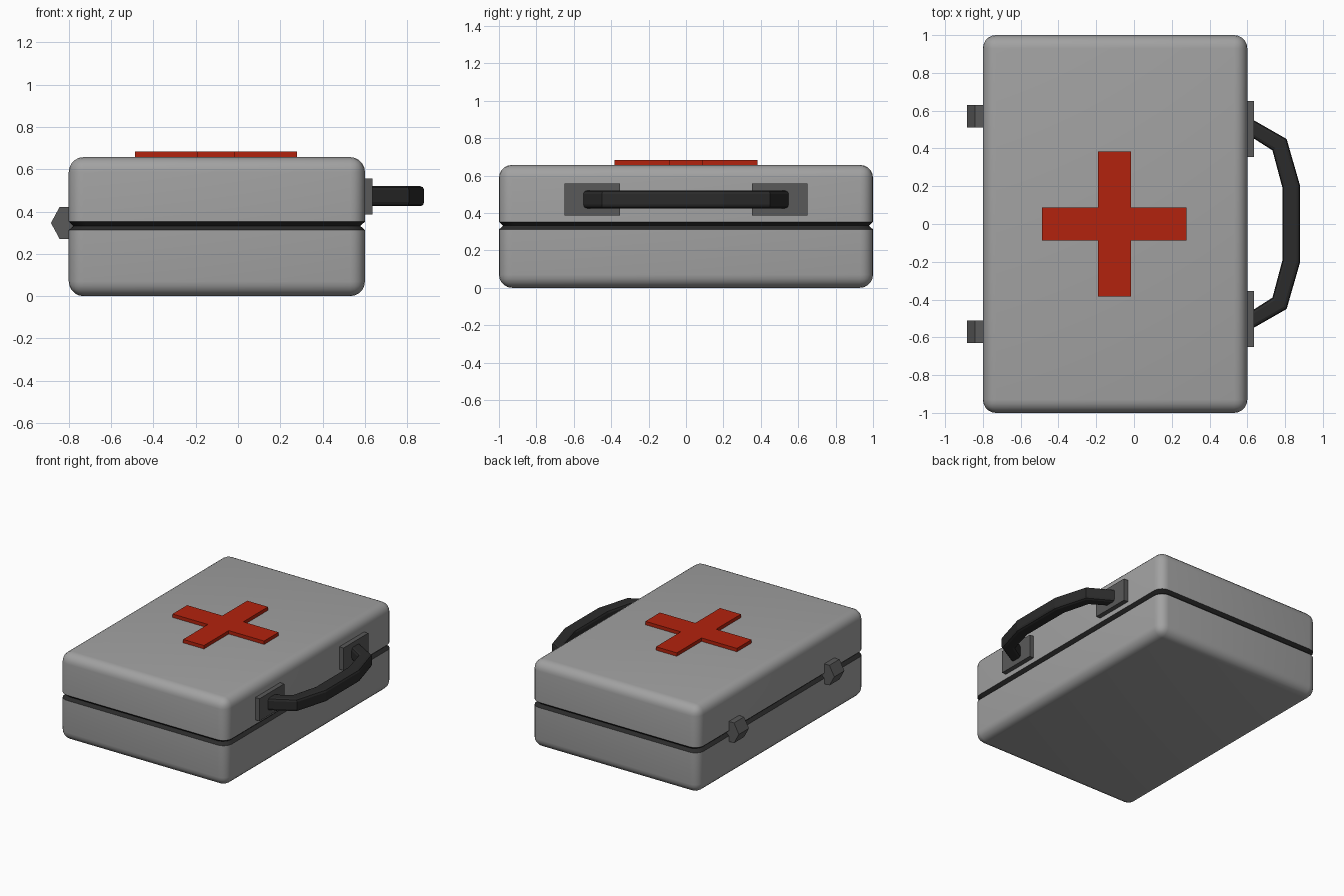
import bpy, bmesh, math
from mathutils import Vector

if "Cube" in bpy.data.objects:
    bpy.data.objects.remove(bpy.data.objects["Cube"])


def material(name, rgb):
    m = bpy.data.materials.new(name)
    m.diffuse_color = (*rgb, 1)
    m.use_nodes = True
    m.node_tree.nodes["Principled BSDF"].inputs["Base Color"].default_value = m.diffuse_color
    return m


GREY = material("case grey", (0.36, 0.36, 0.36))
STEEL = material("dark grey fittings", (0.10, 0.10, 0.10))
BLACK = material("black handle and seam", (0.024, 0.024, 0.024))
RED = material("red cross", (0.45, 0.016, 0.004))


def finish(bm, name, *mats):
    bmesh.ops.recalc_face_normals(bm, faces=bm.faces)
    me = bpy.data.meshes.new(name)
    bm.to_mesh(me)
    bm.free()
    for m in mats:
        me.materials.append(m)
    ob = bpy.data.objects.new(name, me)
    bpy.context.collection.objects.link(ob)
    return ob


def box(bm, lo, hi):
    lo, hi = Vector(lo), Vector(hi)
    verts = bmesh.ops.create_cube(bm, size=1)["verts"]
    for v in verts:
        v.co = (lo + hi) / 2 + v.co * (hi - lo)


def prism(name, outline, offset, mat):
    """Extrude a closed 3D outline along an offset."""
    bm = bmesh.new()
    face = bm.faces.new([bm.verts.new(p) for p in outline])
    new = bmesh.ops.extrude_face_region(bm, geom=[face])["geom"]
    # the source face stays as the back cap
    bmesh.ops.translate(bm, vec=offset, verts=[g for g in new if isinstance(g, bmesh.types.BMVert)])
    if face.is_valid is False or len(bm.faces) < len(outline) + 2:
        bmesh.ops.holes_fill(bm, edges=bm.edges)
    return finish(bm, name, mat)


# Case: rounded box with a V-shaped dark seam all round
SEAM_LO, SEAM_MID, SEAM_HI = 0.312, 0.332, 0.352
bm = bmesh.new()
box(bm, (-0.8, -1, 0), (0.6, 1, 0.657))
bmesh.ops.bevel(bm, geom=bm.edges[:], offset=0.07, segments=5, profile=0.5, affect='EDGES')
for z in (SEAM_LO, SEAM_MID, SEAM_HI):
    bmesh.ops.bisect_plane(bm, geom=bm.verts[:] + bm.edges[:] + bm.faces[:],
                           plane_co=(0, 0, z), plane_no=(0, 0, 1))
for f in bm.faces:
    if SEAM_LO < f.calc_center_median().z < SEAM_HI:
        f.material_index = 1
for v in bm.verts:
    if abs(v.co.z - SEAM_MID) < 1e-4:
        v.co.x = -0.1 + (v.co.x + 0.1) * (0.7 - 0.022) / 0.7
        v.co.y *= 1 - 0.022
case = finish(bm, "case", GREY, BLACK)
bpy.context.view_layer.objects.active = case
case.select_set(True)
bpy.ops.object.shade_smooth_by_angle(angle=math.radians(30))
case.select_set(False)

# Raised cross on the lid
A, B = 0.383, 0.087
arm = [(A, -B), (A, B), (B, B)]
outline = []
for k in range(4):
    c, s = round(math.cos(k * math.pi / 2)), round(math.sin(k * math.pi / 2))
    outline += [(-0.104 + c * x - s * y, s * x + c * y, 0.65) for x, y in arm]
prism("cross", outline, (0, 0, 0.033), RED)

# Hinges on the left and handle plates on the right
for side, label in ((-1, "front"), (1, "back")):
    y0 = side * 0.57 - 0.06
    profile = [(-0.78, 0.27), (-0.843, 0.27), (-0.884, 0.346), (-0.843, 0.422), (-0.78, 0.422)]
    prism(label + "_hinge", [(x, y0, z) for x, z in profile], (0, 0.12, 0), STEEL)
    bm = bmesh.new()
    box(bm, (0.58, side * 0.502 - 0.148, 0.387), (0.635, side * 0.502 + 0.148, 0.557))
    finish(bm, label + "_handle_plate", STEEL)

# Handle: chamfered square section swept through inner/outer point pairs
half = [((0.60, 0.437), (0.60, 0.568)), ((0.733, 0.39), (0.808, 0.45)), ((0.785, 0.195), (0.880, 0.2))]
half[0] = ((0.61, 0.468), (0.61, 0.563))
path = half + [((i[0], -i[1]), (o[0], -o[1])) for i, o in reversed(half)]
section = [(0, .2), (.06, .06), (.2, 0), (.8, 0), (.94, .06), (1, .2),
           (1, .8), (.94, .94), (.8, 1), (.2, 1), (.06, .94), (0, .8)]
bm = bmesh.new()
rings = []
for i, o in path:
    i, o = Vector(i), Vector(o)
    rings.append([bm.verts.new((*i.lerp(o, u), 0.425 + 0.095 * w)) for u, w in section])
for a, b in zip(rings, rings[1:]):
    for k in range(len(section)):
        n = (k + 1) % len(section)
        bm.faces.new((a[k], a[n], b[n], b[k]))
bm.faces.new(rings[0])
bm.faces.new(rings[-1])
finish(bm, "handle", BLACK)
